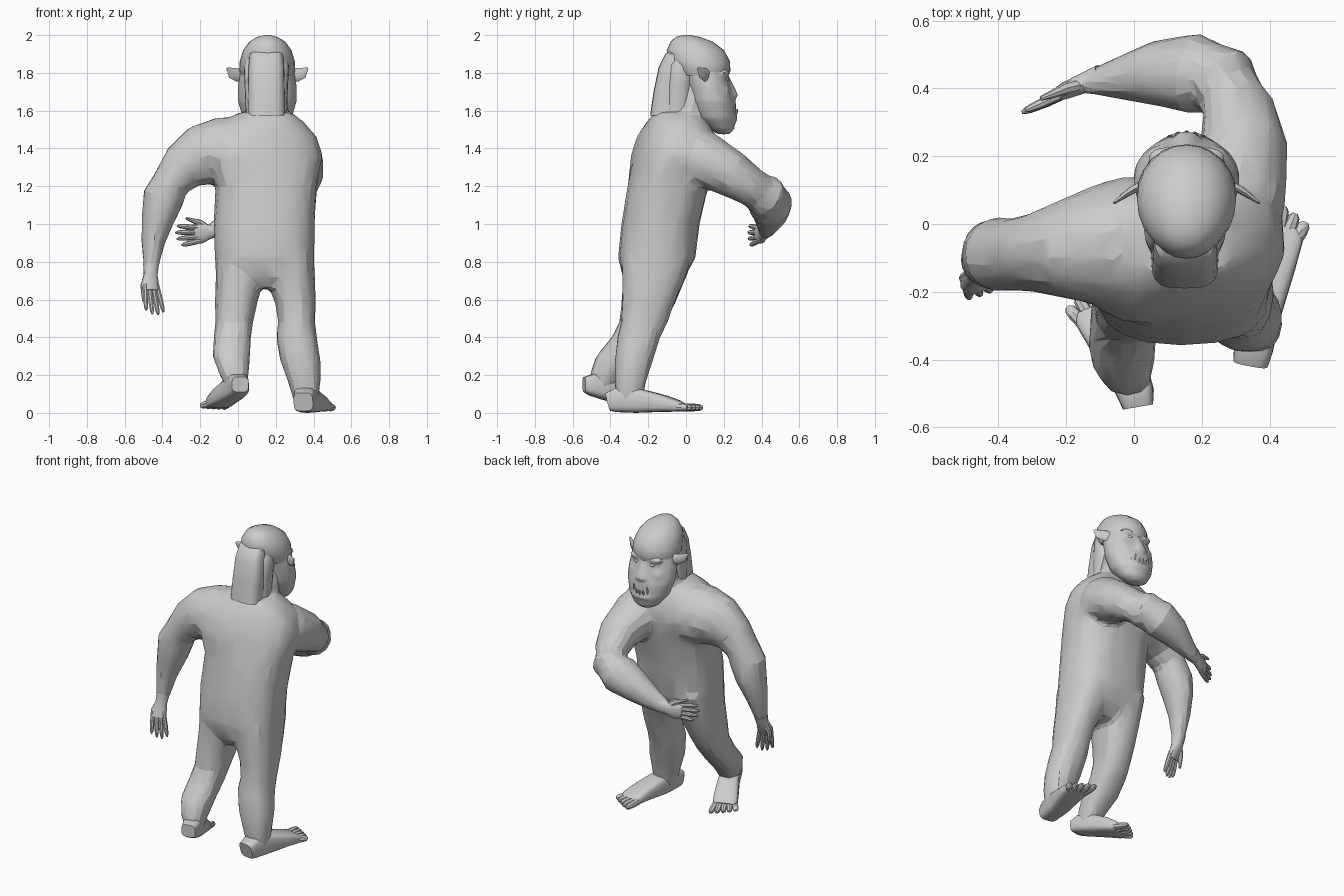
import bpy, bmesh, math
from mathutils import Vector as V


def tube(bm, rings, side=None, n=14, power=1.0):
    """Loft rings (x, y, z, half width, half depth). No side: rings stay horizontal."""
    pts = [V(r[:3]) for r in rings]
    loops = []
    for i, r in enumerate(rings):
        if side is None:
            u, v = V((1, 0, 0)), V((0, 1, 0))
            if len(r) > 5:
                a = math.radians(r[5])
                u, v = V((math.cos(a), math.sin(a), 0)), V((-math.sin(a), math.cos(a), 0))
        else:
            t = (pts[min(i + 1, len(pts) - 1)] - pts[max(i - 1, 0)]).normalized()
            v = t.cross(V(side)).normalized()
            u = v.cross(t).normalized()
        loop = []
        for k in range(n):
            a = math.tau * k / n
            c, s = math.cos(a), math.sin(a)
            c = math.copysign(abs(c) ** power, c)
            s = math.copysign(abs(s) ** power, s)
            loop.append(bm.verts.new(pts[i] + u * c * r[3] + v * s * r[4]))
        loops.append(loop)
    for a, b in zip(loops, loops[1:]):
        for k in range(n):
            bm.faces.new((a[k], a[(k + 1) % n], b[(k + 1) % n], b[k]))
    bm.faces.new(loops[0][::-1])
    bm.faces.new(loops[-1])


def ball(bm, c, r, seg=12):
    vs = bmesh.ops.create_uvsphere(bm, u_segments=seg, v_segments=8, radius=1)['verts']
    for p in vs:
        p.co = V(c) + V((p.co.x * r[0], p.co.y * r[1], p.co.z * r[2]))


def digits(bm, base, direction, side, width, lengths, r):
    """Row of tapered fingers or toes fanning out along side."""
    b, d, s = V(base), V(direction).normalized(), V(side).normalized()
    for i, ln in enumerate(lengths):
        o = (i / (len(lengths) - 1) * 2 - 1) * width
        rings = [(*(b + s * o * (1 + .35 * f) + d * ln * f), r * k, r * k)
                 for f, k in ((-.3, 1), (.5, 1), (.85, .8), (1, .35))]
        tube(bm, rings, side=s, n=8)


def finish(name, bm, fuse=0, keep=1.0, angle=35):
    bmesh.ops.recalc_face_normals(bm, faces=bm.faces[:])
    me = bpy.data.meshes.new(name)
    bm.to_mesh(me)
    bm.free()
    ob = bpy.data.objects.new(name, me)
    bpy.context.collection.objects.link(ob)
    bpy.ops.object.select_all(action='DESELECT')
    ob.select_set(True)
    bpy.context.view_layer.objects.active = ob
    if fuse:
        m = ob.modifiers.new("fuse", 'REMESH')
        m.mode, m.voxel_size = 'VOXEL', fuse
        m = ob.modifiers.new("soften", 'SMOOTH')
        m.factor, m.iterations = .5, 8
        m = ob.modifiers.new("facet", 'DECIMATE')
        m.ratio = keep
        bpy.ops.object.convert(target='MESH')
    bpy.ops.object.shade_smooth_by_angle(angle=math.radians(angle))
    return ob


# body: torso, neck, arms and legs fused into one skin
bm = bmesh.new()
tube(bm, [(.15, -.18, .66, .2, .11), (.145, -.17, .72, .255, .165), (.14, -.155, .82, .264, .205),
          (.138, -.135, 1.0, .268, .207), (.15, -.095, 1.2, .27, .215, 4),
          (.13, -.06, 1.36, .32, .22, 12), (.13, -.05, 1.46, .29, .2, 12),
          (.13, -.045, 1.54, .22, .16, 8), (.145, -.05, 1.59, .14, .12)], power=.8, n=20)
tube(bm, [(.15, -.05, 1.48, .13, .13), (.155, .03, 1.62, .11, .11), (.155, .06, 1.75, .1, .1)])
tube(bm, [(.22, -.05, 1.38, .15, .15), (.3, .1, 1.34, .16, .15), (.325, .24, 1.265, .132, .125),
          (.31, .34, 1.2, .115, .1), (.27, .42, 1.15, .12, .11), (.18, .445, 1.11, .12, .125),
          (.06, .445, 1.06, .095, .1), (-.05, .43, 1.0, .06, .07), (-.15, .415, .955, .03, .045)],
     side=(.7, -.7, 0))
tube(bm, [(.14, -.03, 1.38, .15, .14), (0, -.05, 1.385, .195, .19), (-.1, -.065, 1.38, .18, .185),
          (-.2, -.075, 1.36, .15, .165), (-.29, -.085, 1.3, .118, .13),
          (-.355, -.09, 1.22, .108, .1), (-.395, -.09, 1.14, .112, .112),
          (-.42, -.09, 1.04, .105, .092), (-.45, -.11, .9, .07, .063),
          (-.463, -.14, .74, .035, .036)], side=(0, 1, 0))
tube(bm, [(.27, -.15, .85, .13, .19), (.275, -.17, .72, .132, .17), (.305, -.2, .58, .108, .14),
          (.31, -.22, .48, .098, .125), (.31, -.25, .4, .108, .115), (.33, -.275, .28, .108, .103),
          (.35, -.295, .17, .088, .085), (.36, -.3, .06, .065, .068)], power=.85)
tube(bm, [(.01, -.14, .85, .13, .19), (.01, -.165, .72, .128, .17), (-.01, -.2, .58, .112, .145),
          (-.02, -.23, .48, .1, .125), (-.03, -.275, .4, .1, .12), (-.035, -.36, .3, .1, .118),
          (-.022, -.42, .21, .08, .088), (-.01, -.45, .12, .05, .055)], power=.85)
finish("body", bm, .015, .05, 16)

# hands
bm = bmesh.new()
tube(bm, [(-.1, .425, .975, .045, .045), (-.15, .415, .96, .038, .03),
          (-.2, .395, .95, .055, .026), (-.235, .378, .945, .048, .018)], side=(0, 0, 1), power=.85)
digits(bm, (-.225, .376, .944), (-1, -.45, -.06), (-.1, 0, 1), .038, [.085, .11, .115, .1], .014)
tube(bm, [(-.16, .41, .975, .02, .02), (-.2, .4, 1.005, .018, .018), (-.275, .37, 1.03, .007, .007)],
     side=(0, 0, 1), n=8)
finish("forward_hand", bm)

bm = bmesh.new()
tube(bm, [(-.46, -.13, .79, .04, .044), (-.463, -.145, .73, .036, .034),
          (-.465, -.17, .68, .05, .026), (-.46, -.185, .645, .045, .02)], side=(.9, .35, 0), power=.85)
digits(bm, (-.457, -.183, .65), (.15, -.15, -1), (.9, .35, 0), .036, [.11, .13, .135, .12], .014)
tube(bm, [(-.485, -.15, .72, .018, .018), (-.5, -.16, .67, .017, .017), (-.5, -.165, .59, .007, .007)],
     side=(1, 0, 0), n=8)
finish("lowered_hand", bm)

# feet with boxy heels
bm = bmesh.new()
tube(bm, [(.345, -.408, .058, .052, .05), (.352, -.37, .068, .058, .064), (.37, -.26, .066, .065, .066),
          (.405, -.12, .05, .072, .045), (.425, -.04, .036, .074, .03), (.43, -.01, .03, .065, .018)],
     side=(.97, -.23, 0), power=.55, n=20)
digits(bm, (.424, -.03, .03), (.23, .97, -.02), (.97, -.32, 0), .055, [.1, .095, .085, .075, .06], .021)
finish("planted_foot", bm)

bm = bmesh.new()
tube(bm, [(.012, -.54, .15, .045, .04), (.005, -.5, .15, .055, .058), (-.02, -.43, .13, .062, .06),
          (-.07, -.33, .09, .072, .048), (-.1, -.27, .058, .076, .034), (-.11, -.245, .048, .065, .02)],
     side=(.9, .42, 0), power=.55, n=20)
digits(bm, (-.103, -.265, .05), (-.42, .88, -.22), (-.88, -.42, 0), .056, [.1, .095, .085, .075, .06], .02)
finish("raised_foot", bm)

# face with brow, nose, cheeks and lips
bm = bmesh.new()
tube(bm, [(.155, .2, 1.475, .04, .03), (.155, .19, 1.5, .085, .065), (.155, .16, 1.56, .13, .108),
          (.155, .14, 1.65, .157, .122), (.155, .12, 1.73, .157, .118), (.155, .1, 1.8, .145, .122),
          (.155, .09, 1.86, .13, .12)], n=20)
tube(bm, [(.155, .205, 1.79, .018, .02), (.155, .23, 1.73, .026, .026), (.155, .25, 1.68, .042, .028),
          (.155, .235, 1.655, .034, .02)], n=10)
for s in (-1, 1):
    ball(bm, (.155 + s * .055, .2, 1.8), (.06, .03, .022))
    ball(bm, (.155 + s * .065, .2, 1.7), (.06, .035, .045))
ball(bm, (.155, .235, 1.56), (.085, .04, .024))
ball(bm, (.155, .23, 1.635), (.085, .038, .018))
finish("face", bm, .01, .3, 30)

# skull cap, deeper over the brow
bm = bmesh.new()
tube(bm, [(.155, .09, 1.785, .138, .135), (.155, .085, 1.81, .147, .15), (.155, .07, 1.86, .146, .163),
          (.155, .05, 1.92, .128, .152), (.155, .03, 1.965, .095, .112), (.155, .01, 1.99, .055, .065),
          (.155, .005, 2.0, .015, .02)], n=24)
finish("scalp", bm)

# hair: wide back panel with side locks tucked against it
bm = bmesh.new()
tube(bm, [(.15, -.095, 1.575, .1, .095), (.15, -.08, 1.7, .098, .092), (.15, -.055, 1.83, .096, .09),
          (.15, -.03, 1.9, .09, .08), (.15, -.01, 1.93, .06, .05)], power=.6, n=20)
for s in (-1, 1):
    tube(bm, [(.15 + s * .075, -.045, 1.585, .035, .06), (.15 + s * .08, -.035, 1.74, .035, .06),
              (.15 + s * .085, -.02, 1.84, .035, .06), (.15 + s * .07, 0, 1.92, .02, .03)])
finish("hair", bm)

# pointed ears, eyes and teeth, mirrored about the head centre
ears, eyes, teeth = bmesh.new(), bmesh.new(), bmesh.new()
for s in (-1, 1):
    tube(ears, [(.155 + s * .12, .12, 1.79, .03, .014), (.155 + s * .16, .1, 1.79, .036, .012),
                (.155 + s * .19, .08, 1.8, .03, .008), (.155 + s * .214, .062, 1.825, .005, .004)],
         side=(0, 0, 1), n=10)
    ball(eyes, (.155 + s * .055, .208, 1.767), (.02, .018, .014))
for i in range(7):
    o = (i - 3) / 3
    x, y, h = .155 + o * .072, .268 - .028 * o * o, .065 if abs(i - 3) == 2 else .04
    tube(teeth, [(x, y - .012, 1.57, .01, .01), (x, y, 1.57 + h * .6, .009, .009),
                 (x, y + .006, 1.57 + h, .002, .002)], side=(1, 0, 0), n=6)
finish("ears", ears)
finish("eyes", eyes)
finish("teeth", teeth)
